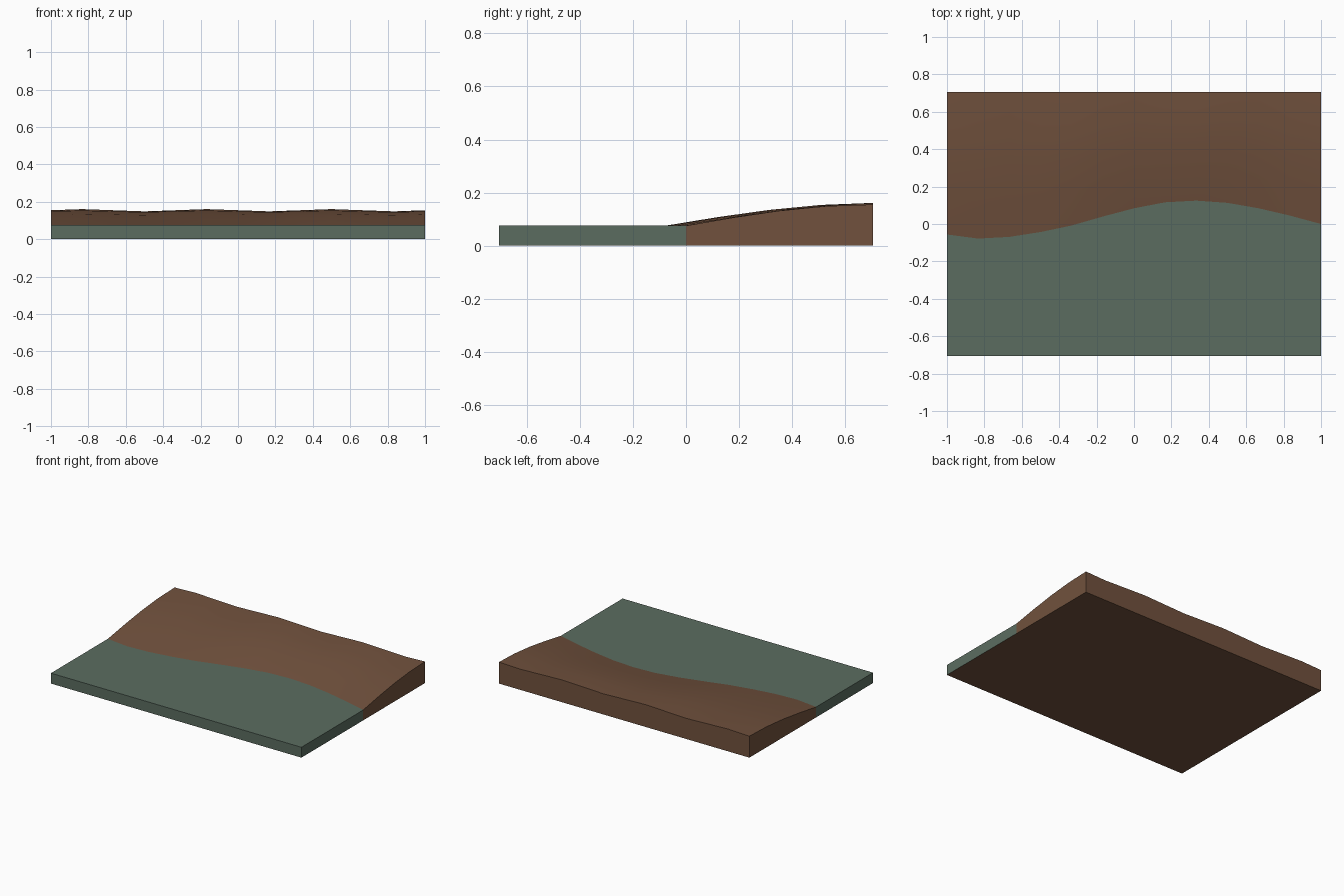
import bpy, bmesh, math

if "Cube" in bpy.data.objects:
    bpy.data.objects.remove(bpy.data.objects["Cube"])

WATER_Z, BACK, N, ROWS = 0.075, 0.705, 12, 4
# shoreline y at even steps along x
SHORE = [-0.056, -0.078, -0.069, -0.043, -0.008, 0.04, 0.084,
         0.116, 0.125, 0.113, 0.084, 0.045, 0.0]
XS = [-1 + 2 * i / N for i in range(N + 1)]


def material(name, rgb):
    m = bpy.data.materials.new(name)
    m.diffuse_color = (*rgb, 1)
    m.use_nodes = True
    m.node_tree.nodes["Principled BSDF"].inputs["Base Color"].default_value = m.diffuse_color
    return m


earth = material("brown earth", (0.165, 0.083, 0.047))
water = material("green water", (0.105, 0.152, 0.118))


def slab(name, path, mats):
    """Closed block whose cross-section at column i is path(i): (y, z) points
    over the top from front to back, closed by a flat underside."""
    bm = bmesh.new()
    cols = []
    for i, x in enumerate(XS):
        top = path(i)
        section = [(top[0][0], 0)] + top + [(top[-1][0], 0)]
        cols.append([bm.verts.new((x, y, z)) for y, z in section])
    for a, b in zip(cols, cols[1:]):
        for k in range(len(a)):
            j = (k + 1) % len(a)
            bm.faces.new((a[k], b[k], b[j], a[j]))
    bm.faces.new(cols[0])
    bm.faces.new(cols[-1])
    bmesh.ops.recalc_face_normals(bm, faces=bm.faces)
    for f in bm.faces:  # underside takes the last material
        if f.normal.z < -0.9:
            f.material_index = len(mats) - 1
    me = bpy.data.meshes.new(name)
    bm.to_mesh(me)
    bm.free()
    for m in mats:
        me.materials.append(m)
    ob = bpy.data.objects.new(name, me)
    bpy.context.collection.objects.link(ob)
    bpy.context.view_layer.objects.active = ob
    ob.select_set(True)
    bpy.ops.object.shade_smooth_by_angle(angle=math.radians(30))
    ob.select_set(False)


def bank(i):
    # rises from the shore in a quarter sine, with ripples growing to the back
    ripple = 0.006 * math.cos(2 * math.pi * (XS[i] - 0.5) * 1.5)
    return [(SHORE[i] + (BACK - SHORE[i]) * t,
             WATER_Z + 0.08 * math.sin(t * math.pi / 2) + ripple * t)
            for t in (r / ROWS for r in range(ROWS + 1))]


slab("water", lambda i: [(-BACK, WATER_Z), (SHORE[i], WATER_Z)], [water, earth])
slab("river_bank", bank, [earth])
